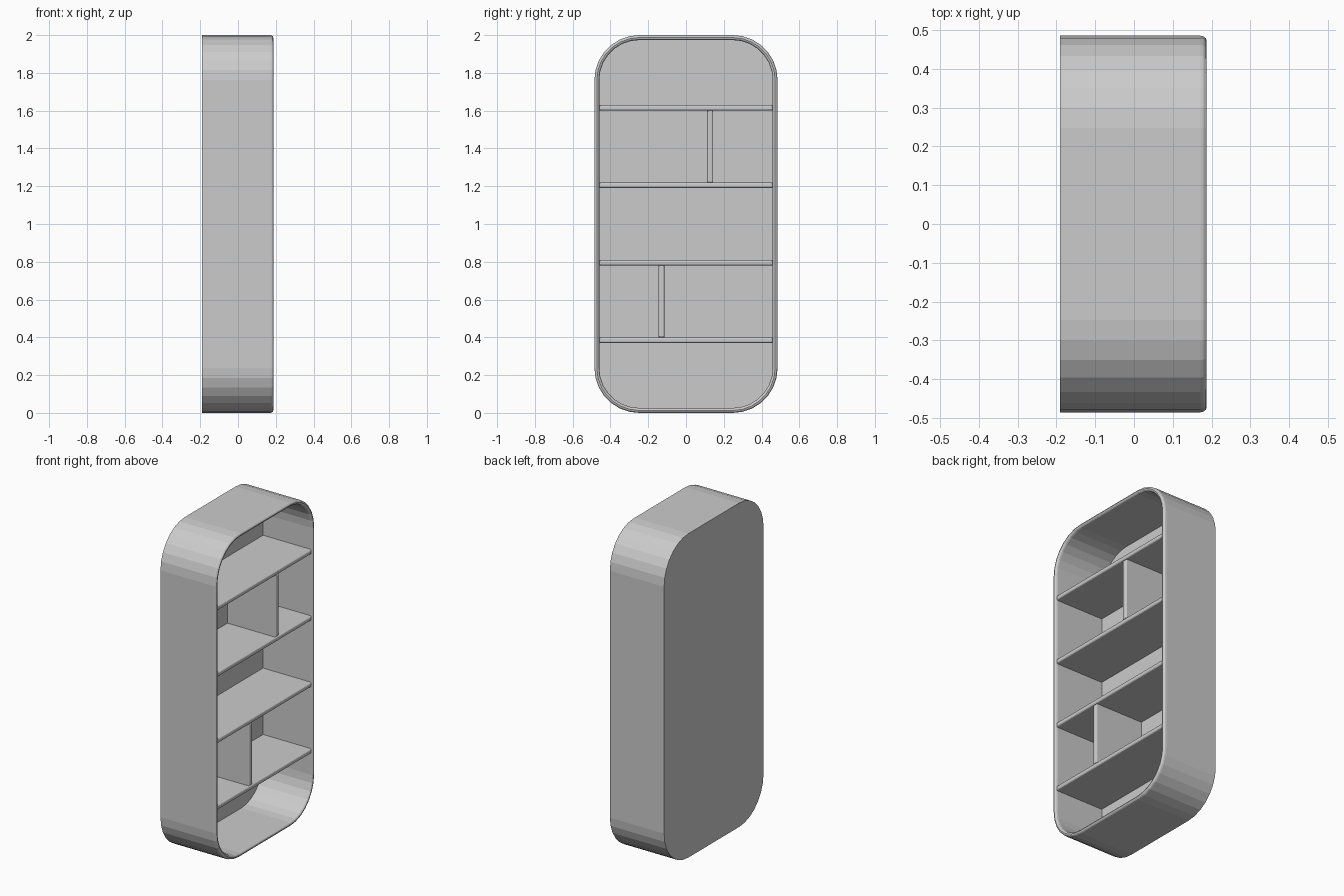
import bpy, bmesh, math

if "Cube" in bpy.data.objects:
    bpy.data.objects.remove(bpy.data.objects["Cube"])

BACK, FRONT = -0.19, 0.187      # depth range along x
HALF_W, HEIGHT = 0.485, 2.0
RADIUS, WALL = 0.238, 0.026
FLOOR = -0.15                   # inner face of the back panel


def rounded_loop(bm, x, inset, seg=7):
    """Rounded rectangle of vertices in the yz plane."""
    r = RADIUS - inset
    cy, cz = HALF_W - RADIUS, HEIGHT / 2 - RADIUS
    verts = []
    for k, (sy, sz) in enumerate([(1, 1), (-1, 1), (-1, -1), (1, -1)]):
        for i in range(seg + 1):
            a = math.pi / 2 * (k + i / seg)
            verts.append(bm.verts.new((x, sy * cy + r * math.cos(a),
                                       HEIGHT / 2 + sz * cz + r * math.sin(a))))
    return verts


def finish(bm, name):
    bmesh.ops.recalc_face_normals(bm, faces=bm.faces)
    mesh = bpy.data.meshes.new(name)
    bm.to_mesh(mesh)
    bm.free()
    obj = bpy.data.objects.new(name, mesh)
    bpy.context.collection.objects.link(obj)
    return obj


def board(name, x0, x1, y0, y1, z0, z1, bevel=0.009):
    """Box with rounded front edges."""
    bm = bmesh.new()
    bmesh.ops.create_cube(bm, size=1)
    for v in bm.verts:
        v.co.x = x1 if v.co.x > 0 else x0
        v.co.y = y1 if v.co.y > 0 else y0
        v.co.z = z1 if v.co.z > 0 else z0
    edges = [e for e in bm.edges if all(v.co.x > x1 - 1e-5 for v in e.verts)]
    bmesh.ops.bevel(bm, geom=edges, offset=bevel, segments=3, profile=0.5, affect='EDGES')
    return finish(bm, name)


# Case: outer wall, rounded front rim, inner wall, closed back
bm = bmesh.new()
rim = 0.016
section = [(BACK, 0)]
for i in range(7):
    a = math.pi * i / 6
    section.append((FRONT - rim + rim * math.sin(a), WALL / 2 * (1 - math.cos(a))))
section.append((FLOOR, WALL))
loops = [rounded_loop(bm, x, inset) for x, inset in section]
for a, b in zip(loops, loops[1:]):
    n = len(a)
    for i in range(n):
        j = (i + 1) % n
        bm.faces.new((a[i], a[j], b[j], b[i]))
bm.faces.new(loops[0])
bm.faces.new(loops[-1])
finish(bm, "case")

# Shelves
T = 0.028
shelf_z = [1 + 0.41 * k for k in (-1.5, -0.5, 0.5, 1.5)]
inner = HALF_W - WALL
for n, z in enumerate(shelf_z, 1):
    board(f"shelf_{n}", FLOOR, 0.182, -inner, inner, z - T / 2, z + T / 2)

# Upright dividers
for name, y, low in (("lower_divider", -0.13, 0), ("upper_divider", 0.128, 2)):
    board(name, FLOOR, 0.18, y - 0.016, y + 0.016,
          shelf_z[low] + T / 2, shelf_z[low + 1] - T / 2)
